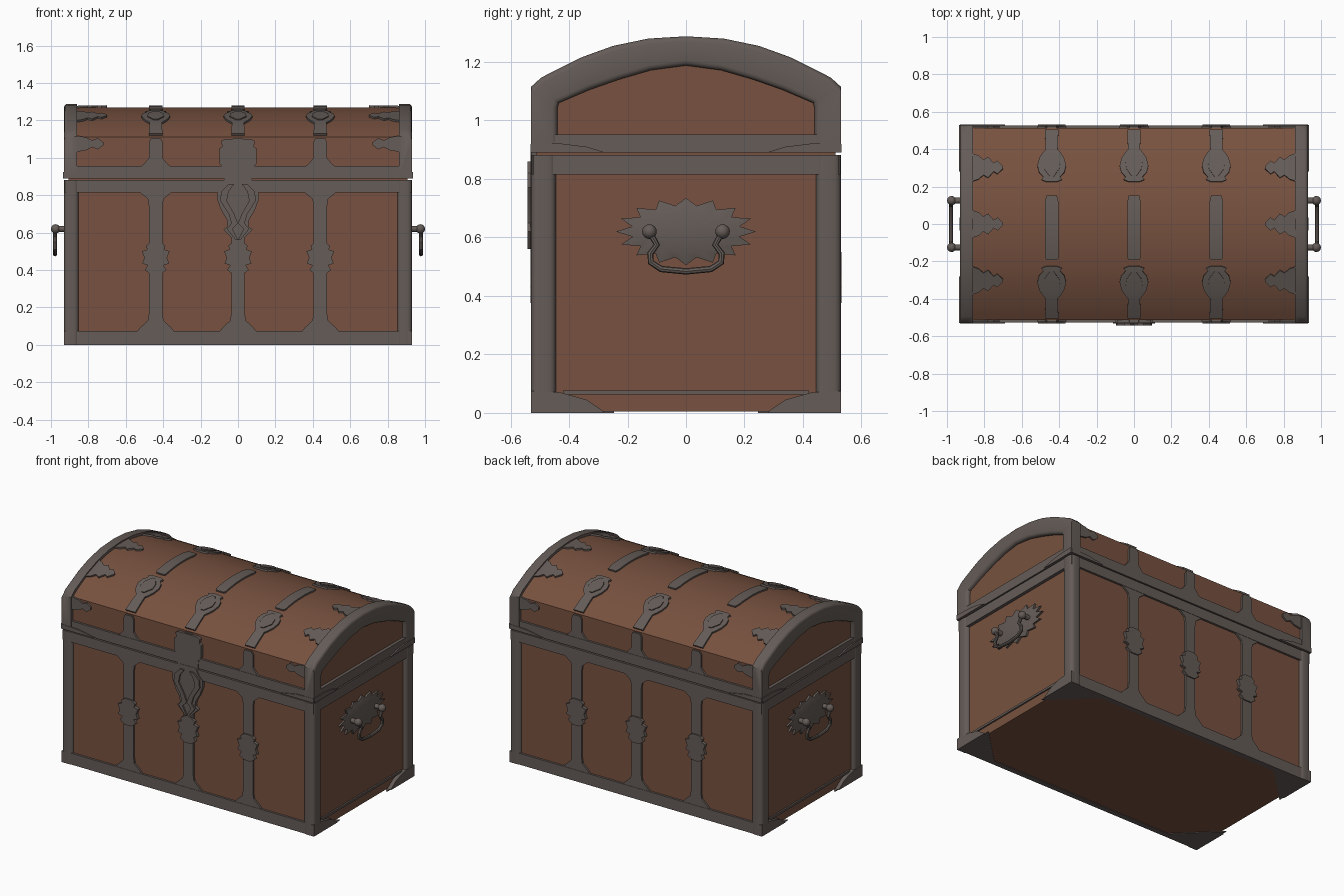
import bpy, bmesh, math
from mathutils import Vector

if "Cube" in bpy.data.objects:
    bpy.data.objects.remove(bpy.data.objects["Cube"])


def material(name, rgb):
    m = bpy.data.materials.new(name)
    m.diffuse_color = (*rgb, 1)
    m.use_nodes = True
    m.node_tree.nodes["Principled BSDF"].inputs["Base Color"].default_value = m.diffuse_color
    return m


WOOD = material("brown wood", (0.185, 0.083, 0.05))
METAL = material("dark iron", (0.128, 0.106, 0.096))

X, Y = 0.905, 0.512          # half sizes of the wooden core
R = 0.909                    # lid arch radius
CZ = 1.27 - R                # lid arch centre height


def build(name, verts, faces, mat, bevel=0, pick=None):
    bm = bmesh.new()
    vs = [bm.verts.new(v) for v in verts]
    for f in faces:
        bm.faces.new([vs[i] for i in f])
    bmesh.ops.recalc_face_normals(bm, faces=bm.faces)
    if bevel:
        edges = [e for e in bm.edges if e.calc_face_angle(0) > 0.8
                 and (pick is None or pick(e))]
        bmesh.ops.bevel(bm, geom=edges, offset=bevel, segments=3,
                        profile=0.5, affect='EDGES')
    me = bpy.data.meshes.new(name)
    bm.to_mesh(me)
    bm.free()
    me.materials.append(mat)
    ob = bpy.data.objects.new(name, me)
    bpy.context.collection.objects.link(ob)
    return ob


def plate(name, rows, place, th, mat=METAL, bevel=0, pick=None):
    """Strip solid: rows are (t, halfwidth) or (t, low, high); place(t, s, h) puts it on a surface."""
    verts, faces = [], []
    for r in rows:
        lo, hi = r[1:] if len(r) == 3 else (-r[1], r[1])
        verts += [place(r[0], s, h) for s, h in ((lo, 0), (hi, 0), (hi, th), (lo, th))]
    for i in range(len(rows) - 1):
        a, b = 4 * i, 4 * i + 4
        faces += [(a + k, a + (k + 1) % 4, b + (k + 1) % 4, b + k) for k in range(4)]
    n = len(verts)
    faces += [(0, 1, 2, 3), (n - 4, n - 3, n - 2, n - 1)]
    return build(name, verts, faces, mat, bevel, pick)


def box(name, x0, x1, y0, y1, z0, z1, mat=METAL, bevel=0, pick=None):
    return plate(name, [(z0, x0, x1), (z1, x0, x1)],
                 lambda t, s, h: (s, y0 + h, t), y1 - y0, mat, bevel, pick)


def arch(x, y, h=0):
    """Point on the curved lid, raised by h along the normal."""
    d = Vector((0, y, math.sqrt(R * R - y * y))) * ((R + h) / R)
    return (x, d.y, CZ + d.z)


def wall(sy, x):             # front / back wall, running up z
    return lambda t, s, h: (x + s, sy * (Y + h), t)


def wall_across(sy, sx, z):  # front / back wall, running along x
    return lambda t, s, h: (sx * t, sy * (Y + h), z + s)


def end(sx, sy, z):          # left / right end, running along y
    return lambda t, s, h: (sx * (X + h), sy * t, z + s)


def on_lid(sy, x):           # lid arch, running along y
    return lambda t, s, h: arch(x + s, sy * t, h)


def lid_across(sx, y):       # lid arch, running along x
    return lambda t, s, h: arch(sx * t, y + s, h)


# wooden body and domed lid
box("body_wood", -X, X, -Y, Y, 0.004, 0.885, WOOD)
plate("lid_wood", [(-Y + 2 * Y * i / 28, -X, X) for i in range(29)],
      lambda t, s, h: (s, t, 0.885 + h * (arch(0, t)[2] - 0.885)), 1, WOOD)

# iron bands, corner posts and corner shoes
vertical = lambda e: abs(e.verts[0].co.z - e.verts[1].co.z) > 0.3
SHOE = [(0.53, 0, 0.075), (0.43, 0, 0.07), (0.34, 0, 0.045), (0.28, 0, 0.004)]
for sy in (-1, 1):
    for nm, z0, z1 in (("base", 0, 0.075), ("body_rim", 0.815, 0.882), ("lid_rim", 0.89, 0.957)):
        y0, y1 = sorted((sy * 0.49, sy * 0.526))
        box(nm + "_long_band", -0.925, 0.925, y0, y1, z0, z1)
    for sx in (-1, 1):
        x0, x1 = sorted((sx * 0.852, sx * 0.93))
        y0, y1 = sorted((sy * 0.445, sy * 0.53))
        box("corner_post", x0, x1, y0, y1, 0, 0.882, METAL, 0.022, vertical)
        plate("base_shoe", SHOE, end(sx, sy, 0), 0.026)
        plate("lid_shoe", [(t, lo, hi * 0.45) for t, lo, hi in SHOE], end(sx, sy, 0.89), 0.03)
        plate("lid_front_shoe", [(0.93, 0, 0.03), (0.8, 0, 0.025), (0.69, 0, 0.004)],
              wall_across(sy, sx, 0.89), 0.02)
        # triangular plate under the corner
        plate("foot_plate", [(0.925, 0, 0.28), (0.66, 0, 0.02)],
              lambda t, s, h: (sx * t, sy * (0.526 - s), h), 0.006)
for sx in (-1, 1):
    for nm, z0, z1 in (("body_rim", 0.815, 0.882), ("lid_rim", 0.89, 0.952)):
        x0, x1 = sorted((sx * 0.89, sx * 0.926))
        box(nm + "_end_band", x0, x1, -0.52, 0.52, z0, z1)
    plate("end_thin_band", [(-0.42, 0.007), (0.42, 0.007)], end(sx, 1, 0.07), 0.01)

# arched iron frame on both lid ends
outer = [(0.53, 0.89), (0.53, 1.115), (0.495, 1.147), (0.36, 1.215), (0.25, 1.255), (0.13, 1.28), (0, 1.288)]
inner = [(0.44, 0.93), (0.44, 1.04), (0.435, 1.06), (0.33, 1.105), (0.23, 1.14), (0.12, 1.172), (0, 1.188)]
outer += [(-y, z) for y, z in outer[-2::-1]]
inner += [(-y, z) for y, z in inner[-2::-1]]
for sx in (-1, 1):
    def rim(i, s, h):
        p = Vector(inner[i]).lerp(Vector(outer[i]), s)
        return (sx * (0.86 + h), p.x, p.y)
    plate("lid_end_frame", [(i, 0, 1) for i in range(len(outer))], rim, 0.07, METAL, 0.018,
          lambda e: all(abs(v.co.x) > 0.92 and v.co.z > 0.895 for v in e.verts))

# straps with their ornaments on walls and lid
BODY_STRAP = [(0.07, 0.1), (0.09, 0.085), (0.13, 0.042), (0.17, 0.036),
              (0.74, 0.036), (0.78, 0.042), (0.815, 0.085)]
LID_STRAP = [(0.955, 0.08), (0.965, 0.065), (1.0, 0.036), (1.085, 0.036), (1.105, 0.025)]
KNOT = [(0.375, 0.025), (0.4, 0.058), (0.425, 0.042), (0.435, 0.072), (0.465, 0.06),
        (0.5, 0.074), (0.51, 0.045), (0.53, 0.052), (0.55, 0.025)]
CREST = [(0.5, 0.036), (0.44, 0.034), (0.395, 0.032), (0.375, 0.05), (0.35, 0.066),
         (0.31, 0.077), (0.275, 0.068), (0.25, 0.045), (0.235, 0.055), (0.225, 0.03)]
for x in (-0.44, 0, 0.44):
    for sy in (-1, 1):
        plate("body_strap", BODY_STRAP, wall(sy, x), 0.012)
        plate("strap_knot", KNOT, wall(sy, x), 0.02)
        plate("lid_strap", LID_STRAP, wall(sy, x), 0.012)
        plate("lid_crest", CREST, on_lid(sy, x), 0.011)
        plate("lid_crest_boss", [(0.37, 0.01), (0.33, 0.045), (0.29, 0.04), (0.25, 0.01)],
              on_lid(sy, x), 0.017)
    plate("lid_top_strap", [(-0.19, 0.028)] + [(-0.18 + 0.033 * i, 0.036) for i in range(10)]
          + [(0.15, 0.028)], on_lid(1, x), 0.01)

# leaf-shaped mounts reaching in from the lid ends
LEAF = [(0.70, 0.006), (0.73, 0.035), (0.75, 0.022), (0.78, 0.055),
        (0.805, 0.04), (0.83, 0.062), (0.87, 0.075)]
for sx in (-1, 1):
    for y in (-0.3, 0, 0.3):
        plate("lid_leaf", LEAF, lid_across(sx, y), 0.011)
    for sy in (-1, 1):
        plate("lid_wall_leaf", [(0.72, 0.008), (0.75, 0.03), (0.78, 0.018), (0.81, 0.034), (0.87, 0.045)],
              wall_across(sy, sx, 1.075), 0.011)

# front hasp and lock
plate("hasp", [(0.88, 0.075), (0.95, 0.08), (0.97, 0.1), (1.05, 0.1), (1.06, 0.085), (1.09, 0.09), (1.1, 0.07)],
      wall(-1, 0), 0.018)
plate("lock_shield", [(0.545, 0.008), (0.615, 0.078), (0.635, 0.055), (0.67, 0.06), (0.72, 0.09),
                      (0.78, 0.112), (0.82, 0.11), (0.84, 0.085), (0.89, 0.06)], wall(-1, 0), 0.02)
for sx in (-1, 1):
    plate("lock_scroll", [(0.56, 0, 0.012), (0.62, 0.03, 0.06), (0.65, 0.0, 0.035), (0.70, 0.02, 0.05),
                          (0.77, 0.06, 0.095), (0.82, 0.05, 0.09), (0.86, 0.02, 0.05)],
          lambda t, s, h: (sx * s, -Y - h, t), 0.03)

# handles on both ends: star plate, posts and hanging bail
N = 32
for sx in (-1, 1):
    verts, faces = [(sx * (X + 0.028), 0, 0.62)], []
    for ring, h in ((0, 0.022), (1, 0.012), (1, -0.002)):
        for i in range(N):
            a = 2 * math.pi * i / N
            k = 0.62 if ring == 0 else (1 if i % 2 == 0 else 0.78)
            verts.append((sx * (X + h), 0.24 * k * math.cos(a), 0.62 + 0.115 * k * math.sin(a)))
    for i in range(N):
        j = (i + 1) % N
        faces.append((0, 1 + i, 1 + j))
        for b in (1, 1 + N):
            faces.append((b + i, b + j, b + N + j, b + N + i))
    build("handle_plate", verts, faces, METAL)
    for y in (-0.125, 0.125):
        bpy.ops.mesh.primitive_cylinder_add(vertices=12, radius=0.016, depth=0.08,
                                            location=(sx * 0.94, y, 0.62), rotation=(0, math.pi / 2, 0))
        bpy.context.object.name = "handle_post"
        bpy.context.object.data.materials.append(METAL)
        bpy.ops.mesh.primitive_uv_sphere_add(segments=12, ring_count=8, radius=0.025,
                                             location=(sx * 0.975, y, 0.62))
        bpy.context.object.name = "handle_knob"
        bpy.context.object.data.materials.append(METAL)
    cu = bpy.data.curves.new("handle_bail", 'CURVE')
    cu.dimensions = '3D'
    cu.bevel_depth, cu.bevel_resolution = 0.011, 2
    half = [(0.125, 0.62), (0.1, 0.575), (0.122, 0.545), (0.12, 0.515), (0.085, 0.492)]
    path = half + [(0, 0.484)] + [(-y, z) for y, z in half[::-1]]
    sp = cu.splines.new('POLY')
    sp.points.add(len(path) - 1)
    for p, (y, z) in zip(sp.points, path):
        p.co = (sx * 0.978, y, z, 1)
    cu.materials.append(METAL)
    bail = bpy.data.objects.new("handle_bail", cu)
    bpy.context.collection.objects.link(bail)
    bpy.ops.object.select_all(action='DESELECT')
    bail.select_set(True)
    bpy.context.view_layer.objects.active = bail
    bpy.ops.object.convert(target='MESH')

# smooth the rounded parts, keep the edges crisp
bpy.ops.object.select_all(action='SELECT')
bpy.ops.object.shade_smooth_by_angle(angle=math.radians(35))
